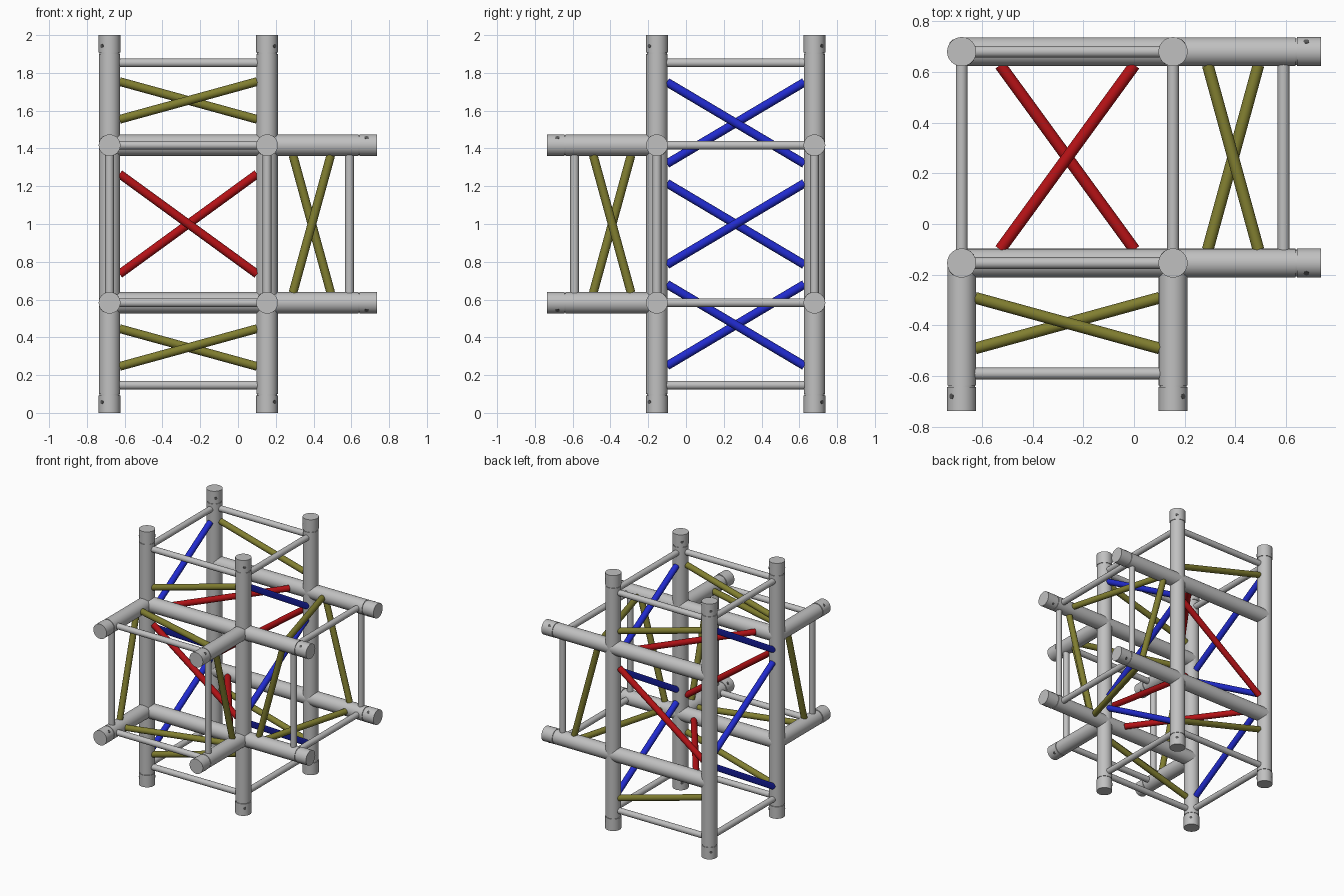
import bpy, bmesh
from mathutils import Vector

if "Cube" in bpy.data.objects:
    bpy.data.objects.remove(bpy.data.objects["Cube"])

C = Vector((-0.263, 0.263, 1.0))   # centre of the corner block
H = 0.417      # half spacing of the main tubes
E = 0.364      # half length of a brace between tube surfaces
R_TUBE, R_RUNG, R_BRACE = 0.0565, 0.023, 0.023


def material(name, rgb):
    m = bpy.data.materials.new(name)
    m.diffuse_color = (*rgb, 1.0)
    m.use_nodes = True
    m.node_tree.nodes["Principled BSDF"].inputs["Base Color"].default_value = m.diffuse_color
    return m


GREY = material("aluminium grey", (0.53, 0.53, 0.53))
DARK = material("dark grey", (0.1, 0.1, 0.1))
RED = material("red", (0.46, 0.006, 0.008))
BLUE = material("blue", (0.015, 0.024, 0.62))
OLIVE = material("olive", (0.22, 0.21, 0.03))


def tube(name, a, b, r, mat, sides=32):
    """Capped cylinder from a to b, both relative to the block centre."""
    a, b = Vector(a), Vector(b)
    d = b - a
    bm = bmesh.new()
    bmesh.ops.create_cone(bm, cap_ends=True, segments=sides, radius1=r, radius2=r, depth=d.length)
    me = bpy.data.meshes.new(name)
    bm.to_mesh(me)
    bm.free()
    me.materials.append(mat)
    ob = bpy.data.objects.new(name, me)
    ob.rotation_mode = 'QUATERNION'
    ob.rotation_quaternion = d.to_track_quat('Z', 'Y')
    ob.location = C + (a + b) / 2
    bpy.context.collection.objects.link(ob)


def point(axis, along, p, q):
    """Point at a distance along one axis, with p and q on the other two."""
    v = [p, q]
    v.insert(axis, along)
    return Vector(v)


def tube_end(axis, sign, p, q):
    """Neck groove, end sleeve and cross pin of a main tube."""
    at = lambda t: point(axis, sign * t, p, q)
    tube("neck", at(0.88), at(0.92), 0.0525, GREY)
    tube("end_sleeve", at(0.907), at(1.0), 0.0575, GREY)
    out = point(axis, 0, p, q).normalized() * 0.0582
    tube("cross_pin", at(0.943) - out, at(0.943) + out, 0.011, DARK, 12)


S = (-1, 1)

# Main tubes: upright posts, side arms and front arms
for p in (-H, H):
    for q in (-H, H):
        tube("post", (p, q, -0.9), (p, q, 0.9), R_TUBE, GREY)
        tube("side_arm", (-H, p, q), (0.9, p, q), R_TUBE, GREY)
        tube("front_arm", (p, -0.9, q), (p, -H, q), R_TUBE, GREY)
        for axis, sign in ((2, 1), (2, -1), (0, 1), (1, -1)):
            tube_end(axis, sign, p, q)

# Square frames of thin rungs near each open end
for axis, sign in ((2, 1), (2, -1), (0, 1), (1, -1)):
    for s in S:
        t = sign * 0.853
        tube("rung", point(axis, t, -H, s * H), point(axis, t, H, s * H), R_RUNG, GREY, 20)
        tube("rung", point(axis, t, s * H, -H), point(axis, t, s * H, H), R_RUNG, GREY, 20)


def brace(name, a, b, mat):
    tube(name, a, b, R_BRACE, mat, 20)


R, M, N, K = 0.265, 0.216, 0.1, 0.654
for s in S:
    h, n = s * H, s * N
    # Red braces of the central cube
    brace("cube_brace", (-E, h, -s * R), (E, h, s * R), RED)
    brace("cube_brace", (-s * R, -E, h), (s * R, E, h), RED)
    # Blue zigzag on the left and right faces
    for zc, g in ((0.535, -1), (0, 1), (-0.535, -1)):
        brace("zigzag_brace", (h, -E, zc - g * s * M), (h, E, zc + g * s * M), BLUE)
    # Olive braces of the upper and lower stubs
    for zc in (K, -K):
        brace("post_brace", (-E, h, zc + n), (E, h, zc - n), OLIVE)
    # Olive braces of the side arms
    brace("side_brace", (K - n, h, E), (K + n, h, -E), OLIVE)
    brace("side_brace", (K + n, -E, h), (K - n, E, h), OLIVE)
    # Olive braces of the front arms
    brace("front_brace", (h, -K - n, E), (h, -K + n, -E), OLIVE)
    brace("front_brace", (-E, -K + n, h), (E, -K - n, h), OLIVE)

# Smooth tube walls with crisp end caps
bpy.ops.object.select_all(action='SELECT')
bpy.context.view_layer.objects.active = bpy.context.selected_objects[0]
bpy.ops.object.shade_smooth_by_angle()
